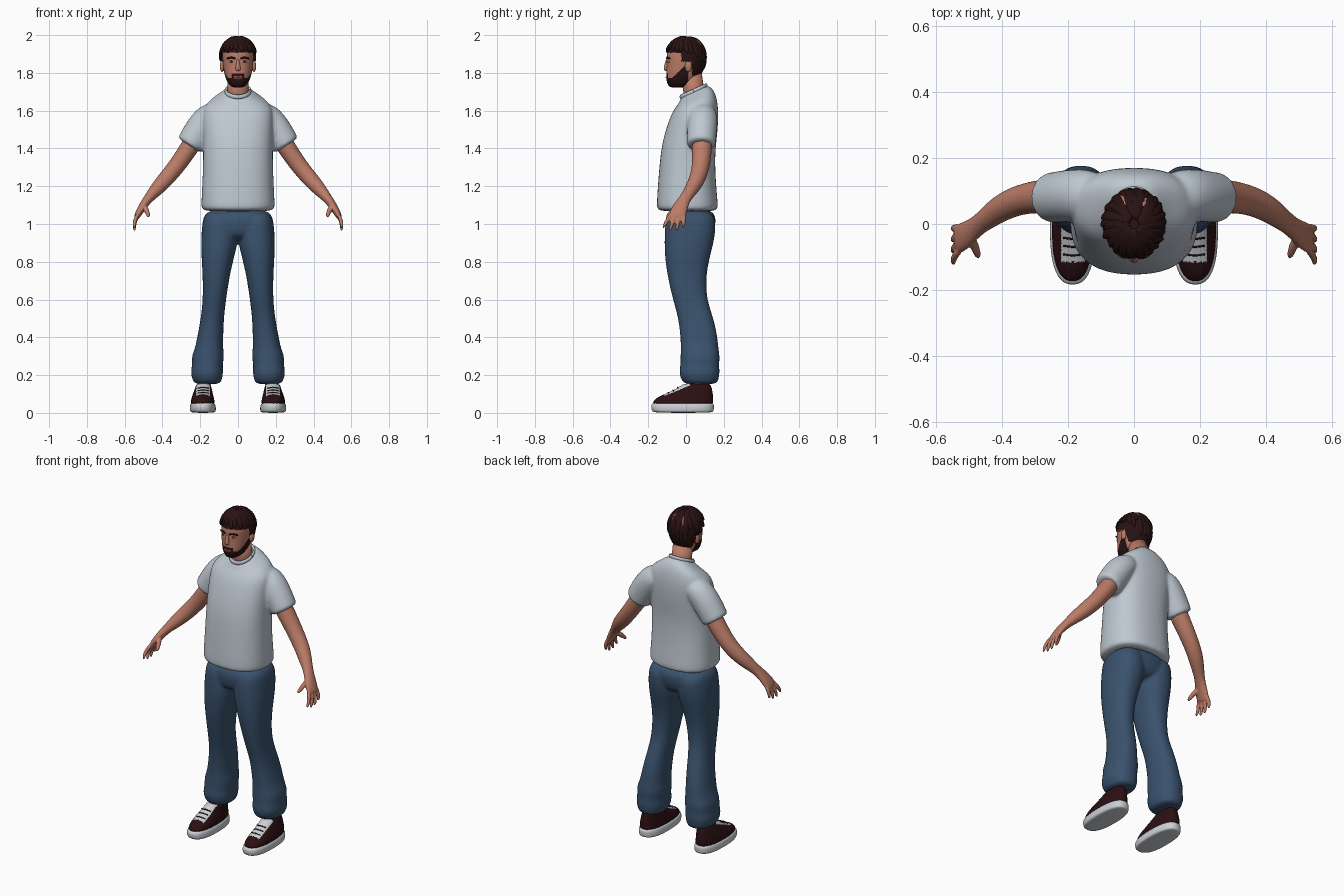
import bpy, bmesh, math, random
from mathutils import Vector, Matrix

random.seed(4)
if "Cube" in bpy.data.objects:
    bpy.data.objects.remove(bpy.data.objects["Cube"])


def material(name, color):
    m = bpy.data.materials.new(name)
    m.use_nodes = True
    m.diffuse_color = (*color, 1)
    bsdf = next(n for n in m.node_tree.nodes if n.type == 'BSDF_PRINCIPLED')
    bsdf.inputs["Base Color"].default_value = (*color, 1)
    return m


SKIN = material("skin", (0.50, 0.20, 0.135))
HAIR = material("dark_brown_hair", (0.022, 0.006, 0.006))
SHIRT = material("pale_grey_cotton", (0.52, 0.58, 0.64))
DENIM = material("blue_denim", (0.042, 0.085, 0.155))
LEATHER = material("dark_shoe_leather", (0.024, 0.005, 0.006))
RUBBER = material("white_rubber", (0.60, 0.63, 0.66))
EYE = material("eye_white", (0.55, 0.5, 0.48))
LIP = material("lip", (0.36, 0.12, 0.09))


def loft(bm, loops):
    """Skin closed loops of points and cap both ends."""
    rings = [[bm.verts.new(p) for p in loop] for loop in loops]
    n = len(rings[0])
    for a, b in zip(rings, rings[1:]):
        for i in range(n):
            bm.faces.new((a[i], a[(i + 1) % n], b[(i + 1) % n], b[i]))
    bm.faces.new(rings[0][::-1])
    bm.faces.new(rings[-1])


def slices(bm, rows, power=2.3, side=1, n=24):
    """Stack of level rounded sections: z, x0, x1, y0, y1."""
    loops = []
    for z, x0, x1, y0, y1 in rows:
        loop = []
        for i in range(n):
            c, s = math.cos(math.tau * i / n), math.sin(math.tau * i / n)
            c, s = (math.copysign(abs(v) ** (2 / power), v) for v in (c, s))
            loop.append(Vector((side * ((x0 + x1) / 2 + (x1 - x0) / 2 * c),
                                (y0 + y1) / 2 + (y1 - y0) / 2 * s, z)))
        loops.append(loop)
    loft(bm, loops)


def tube(bm, rows, side=1, axis=(0, 1, 0), n=12):
    """Swept limb: x, y, z, radius along axis, radius across it."""
    pts = [Vector(r[:3]) for r in rows]
    loops = []
    for i, row in enumerate(rows):
        d = (pts[min(i + 1, len(pts) - 1)] - pts[max(i - 1, 0)]).normalized()
        u = Vector(axis)
        u = (u - d * u.dot(d)).normalized()
        v = d.cross(u)
        ring = [pts[i] + u * row[3] * math.cos(math.tau * k / n)
                + v * row[4] * math.sin(math.tau * k / n) for k in range(n)]
        loops.append([Vector((side * p.x, p.y, p.z)) for p in ring])
    loft(bm, loops)


def ball(bm, center, radii):
    bmesh.ops.create_uvsphere(bm, u_segments=20, v_segments=12, radius=1,
                              matrix=Matrix.Translation(center) @ Matrix.Diagonal((*radii, 1)))


def finish(name, bm, mats, subdiv=0, voxel=0, smooth=0):
    """Turn a bmesh into a smooth object with its modifiers applied."""
    bmesh.ops.recalc_face_normals(bm, faces=bm.faces)
    me = bpy.data.meshes.new(name)
    bm.to_mesh(me)
    bm.free()
    ob = bpy.data.objects.new(name, me)
    bpy.context.collection.objects.link(ob)
    if subdiv:
        ob.modifiers.new("subdivide", 'SUBSURF').levels = subdiv
    if voxel:
        r = ob.modifiers.new("merge", 'REMESH')
        r.mode, r.voxel_size = 'VOXEL', voxel
    if smooth:
        ob.modifiers.new("soften", 'SMOOTH').iterations = smooth
    dg = bpy.context.evaluated_depsgraph_get()
    ob.data = bpy.data.meshes.new_from_object(ob.evaluated_get(dg))
    ob.modifiers.clear()
    ob.data.name = name
    ob.data.materials.clear()
    for m in mats:
        ob.data.materials.append(m)
    ob.data.shade_smooth()
    return ob


# T-shirt: torso with the neckline tilted forward, and sleeves
bm = bmesh.new()
torso = [(1.065, .188, -.148, .163), (1.085, .198, -.158, .173), (1.2, .19, -.15, .16),
         (1.36, .185, -.138, .153), (1.46, .187, -.12, .165), (1.56, .19, -.088, .173),
         (1.62, .185, -.062, .17), (1.66, .14, -.042, .158), (1.69, .085, -.03, .135),
         (1.71, .066, -.022, .11)]
slices(bm, [(z, -w, w, a, b) for z, w, a, b in torso], 2.4)
for v in bm.verts:
    v.co.z += (v.co.y - .05) * .45 * min(max((v.co.z - 1.6) / .1, 0), 1)
for s in (1, -1):
    tube(bm, [(.09, .09, 1.60, .06, .05), (.15, .09, 1.575, .08, .078),
              (.205, .085, 1.50, .08, .08), (.25, .08, 1.425, .077, .076),
              (.258, .08, 1.413, .075, .074)], s, n=20)
finish("shirt", bm, [SHIRT], 2, .009, 4)

bm = bmesh.new()
ring = [(.064 * math.cos(a), .04 + .067 * math.sin(a), 1.703 + .03 * math.sin(a))
        for a in (math.tau * i / 32 for i in range(33))]
tube(bm, [(*p, .012, .007) for p in ring], axis=(0, 0, 1), n=8)
finish("shirt_collar", bm, [SHIRT])

# Jeans: hips and two flared legs with bunched cuffs
bm = bmesh.new()
slices(bm, [(.91, -.14, .14, -.095, .13), (.98, -.192, .192, -.112, .157),
            (1.09, -.188, .188, -.112, .165)])
leg = [(.15, .10, .225, .0, .16), (.17, .085, .24, -.025, .172), (.215, .077, .253, -.038, .18),
       (.25, .082, .242, -.03, .175), (.3, .072, .247, -.03, .18), (.34, .079, .228, -.027, .172),
       (.4, .078, .216, -.03, .168), (.5, .075, .197, -.04, .147), (.6, .063, .186, -.07, .11),
       (.72, .045, .187, -.098, .106), (.82, .022, .193, -.112, .125), (.9, .0, .197, -.115, .147),
       (.98, .0, .192, -.113, .16), (1.08, .02, .18, -.1, .15)]
for s in (1, -1):
    slices(bm, leg, 2.3, s)
finish("jeans", bm, [DENIM], 2, .009, 3)

for s, label in ((1, "left"), (-1, "right")):
    # Arm with palm, four fingers and thumb
    bm = bmesh.new()
    tube(bm, [(.21, .085, 1.48, .055, .052), (.26, .085, 1.40, .054, .05),
              (.325, .08, 1.305, .048, .046), (.385, .06, 1.235, .044, .044),
              (.43, .03, 1.185, .038, .038), (.475, -.005, 1.135, .029, .025),
              (.507, -.03, 1.09, .042, .022), (.53, -.045, 1.05, .046, .018),
              (.538, -.05, 1.03, .042, .014)], s, n=16)
    for i, drop in enumerate((.01, -.006, -.006, .012)):
        tube(bm, [(.525, -.075 + .022 * i, 1.06, .012, .012),
                  (.55, -.102 + .030 * i, 1.01 + drop / 2, .0115, .011),
                  (.548, -.124 + .036 * i, .965 + drop, .008, .008)], s)
    tube(bm, [(.5, -.035, 1.1, .018, .016), (.48, -.075, 1.065, .014, .014),
              (.472, -.105, 1.035, .009, .009)], s)
    finish(label + "_arm", bm, [SKIN], 2, .0055, 2)

    # Shoe: sole, upper with pale tongue panel, laces and ankle
    bm = bmesh.new()
    slices(bm, [(0, .125, .245, -.165, .138), (.008, .116, .256, -.182, .148),
                (.035, .117, .256, -.187, .15), (.052, .122, .251, -.182, .148),
                (.054, .14, .23, -.15, .12)], 2.5, s)
    finish(label + "_shoe_sole", bm, [RUBBER], 2)
    bm = bmesh.new()
    slices(bm, [(.04, .125, .25, -.178, .145), (.06, .123, .25, -.177, .146),
                (.082, .128, .246, -.155, .145), (.102, .133, .238, -.108, .143),
                (.125, .138, .230, -.058, .138), (.15, .144, .222, -.018, .132),
                (.156, .155, .212, -.005, .118)], 2.4, s)
    upper = finish(label + "_shoe_upper", bm, [LEATHER, RUBBER], 3)
    for p in upper.data.polygons:
        c = p.center
        if abs(abs(c.x) - .185) < .036 and -.115 < c.y < .02 and c.z > .088 and p.normal.y < 0:
            p.material_index = 1
    bm = bmesh.new()
    for y, z in ((-.092, .109), (-.066, .122), (-.042, .136)):
        tube(bm, [(.155, y, z - .005, .003, .003), (.185, y - .004, z, .003, .003),
                  (.215, y, z - .005, .003, .003)], s, n=6)
    finish(label + "_shoe_laces", bm, [LEATHER])
    bm = bmesh.new()
    slices(bm, [(.12, .15, .215, .015, .11), (.22, .14, .21, .02, .12)], 2, s)
    finish(label + "_ankle", bm, [SKIN])

    # Ear, eye and brow
    bm = bmesh.new()
    ball(bm, (s * .084, .012, 1.835), (.012, .019, .03))
    finish(label + "_ear", bm, [SKIN])
    bm = bmesh.new()
    ball(bm, (s * .034, -.09, 1.86), (.014, .009, .006))
    eye = finish(label + "_eye", bm, [EYE, HAIR])
    for p in eye.data.polygons:
        p.material_index = int(abs(abs(p.center.x) - .034) < .005)
    bm = bmesh.new()
    tube(bm, [(.014, -.102, 1.876, .005, .004), (.036, -.099, 1.882, .005, .005),
              (.058, -.084, 1.876, .004, .003)], s, axis=(0, 0, 1))
    finish(label + "_brow", bm, [HAIR])

# Head with the beard as coloured faces on the jaw
bm = bmesh.new()
skull = [(1.722, .026, -.08, -.02), (1.732, .045, -.096, .02), (1.765, .064, -.106, .06),
         (1.80, .074, -.105, .085), (1.84, .079, -.103, .098), (1.88, .083, -.104, .103),
         (1.92, .083, -.1, .103), (1.96, .07, -.08, .085), (1.985, .04, -.045, .055)]
slices(bm, [(z, -w, w, a, b) for z, w, a, b in skull], 2.2)
head = finish("head", bm, [SKIN, HAIR], 3)
for p in head.data.polygons:
    c = p.center
    edge = 1.772 + max(0, c.y + .075) * .95
    around_mouth = abs(c.x) < .034 and c.y < -.06 and c.z < 1.795
    bare_lip = abs(c.x) < .02 and 1.768 < c.z < 1.784
    if c.y < .012 and (c.z < edge or around_mouth) and not bare_lip:
        p.material_index = 1

bm = bmesh.new()
ball(bm, (0, -.099, 1.776), (.019, .009, .005))
finish("mouth", bm, [LIP])
bm = bmesh.new()
tube(bm, [(0, -.098, 1.872, .008, .008), (0, -.104, 1.845, .010, .010),
          (0, -.108, 1.822, .015, .013), (0, -.102, 1.810, .013, .008)], axis=(1, 0, 0))
finish("nose", bm, [SKIN], 2)
bm = bmesh.new()
tube(bm, [(0, .055, 1.62, .064, .062), (0, .042, 1.70, .056, .055),
          (0, .028, 1.79, .055, .056)], axis=(1, 0, 0), n=24)
finish("neck", bm, [SKIN])


# Hair: trimmed cap plus overlapping locks swept out from the crown
def scalp(angle, theta, lift=1.0):
    z = math.cos(theta)
    return (.096 * lift * math.sin(theta) * math.cos(angle),
            .107 * lift * math.sin(theta) * math.sin(angle),
            1.885 + z * (.104 if z > 0 else .138))


bm = bmesh.new()
bmesh.ops.create_icosphere(bm, subdivisions=5, radius=1)
for v in bm.verts:
    v.co = scalp(math.atan2(v.co.y, v.co.x), math.acos(max(-1, min(1, v.co.z))))


def bare(c):
    if c.y < -.025:
        return c.z < 1.908
    return c.z < (1.862 if c.y < .032 else 1.762)


bmesh.ops.delete(bm, geom=[f for f in bm.faces if bare(f.calc_center_median())], context='FACES')
finish("hair_cap", bm, [HAIR])

bm = bmesh.new()
for row, reach in enumerate((1.0, .72, .45)):
    count = 22 - 5 * row
    for i in range(count):
        a = math.tau * (i + random.uniform(-.3, .3)) / count
        back = (math.sin(a) + 1) / 2
        end = (1.28 + .95 * back ** 2) * reach * random.uniform(.94, 1.06)
        path = []
        for t in (0, .3, .6, .85, 1):
            width = .019 * math.sin(math.pi * (.2 + .72 * t)) + .002
            spot = scalp(a + .35 * t, .12 + (end - .12) * t, 1 + .05 * t * (1 - back))
            path.append((*spot, width, width * .55))
        tube(bm, path, axis=(-math.sin(a), math.cos(a), 0), n=8)
finish("hair_locks", bm, [HAIR], 1)
